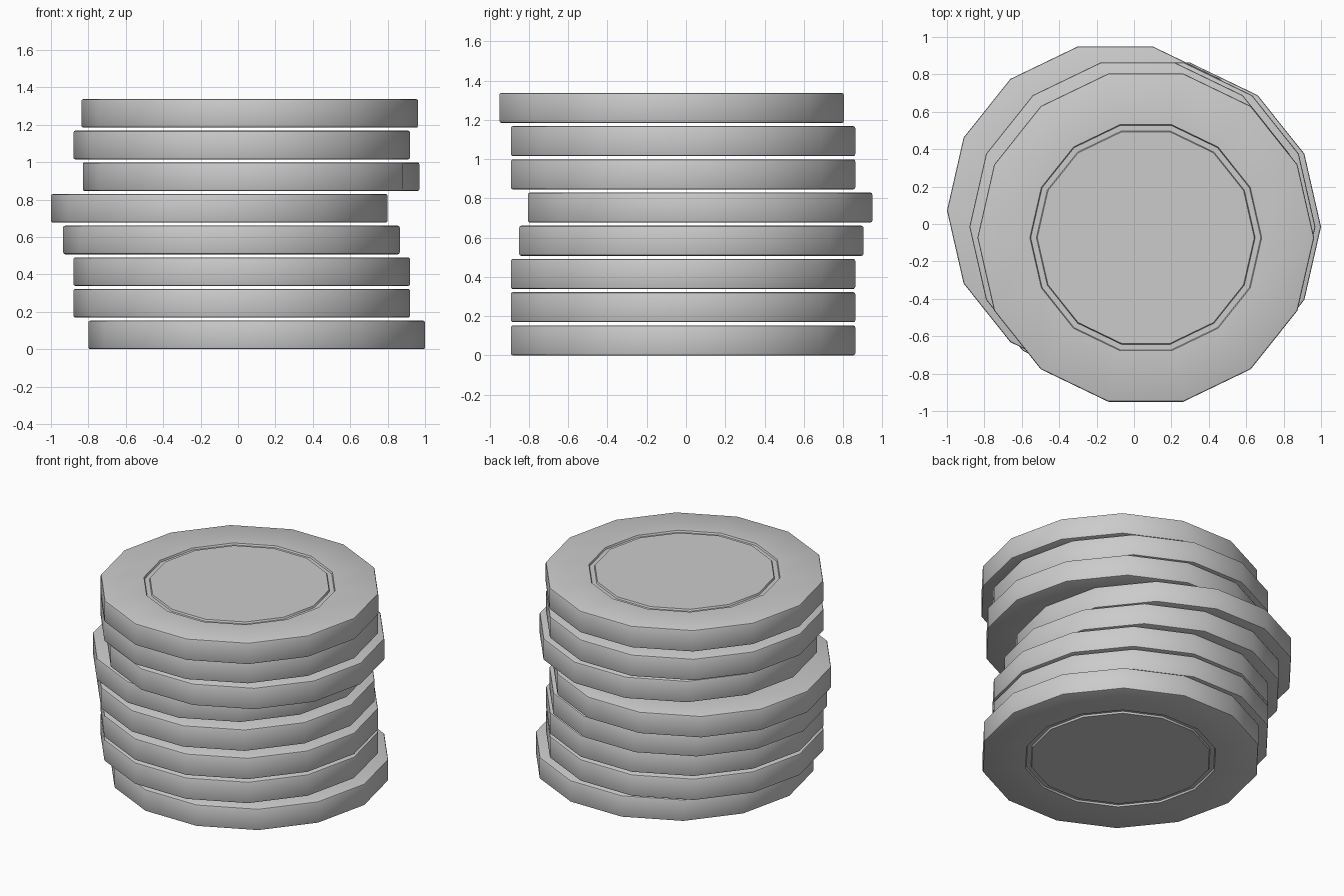
import bpy, math

if "Cube" in bpy.data.objects:
    bpy.data.objects.remove(bpy.data.objects["Cube"])

SIDES = 14
THICK = 0.153
PITCH = 0.1692

# Upper half of the coin outline: (radius, height above the coin's mid-plane)
h = THICK / 2
half = [(0.58, h), (0.585, h - 0.012), (0.615, h - 0.012), (0.62, h),
        (0.89, h), (0.897, h - 0.003), (0.90, h - 0.010)]
profile = half + [(r, -z) for r, z in reversed(half)]

# Sideways shift of each coin, bottom to top
shifts = [(0.10, -0.015), (0.02, -0.015), (0.02, -0.015), (-0.035, 0.027),
          (-0.10, 0.072), (0.07, -0.015), (0.02, -0.015), (0.063, -0.073)]


def coin_mesh():
    verts, faces = [], []
    for r, z in profile:
        for k in range(SIDES):
            a = 2 * math.pi * k / SIDES
            verts.append((r * math.cos(a), r * math.sin(a), z))
    for i in range(len(profile) - 1):
        for k in range(SIDES):
            n = (k + 1) % SIDES
            a, b = i * SIDES, (i + 1) * SIDES
            faces.append((a + k, b + k, b + n, a + n))
    # flat centre discs on both sides
    last = (len(profile) - 1) * SIDES
    faces.append(tuple(range(SIDES)))
    faces.append(tuple(last + k for k in reversed(range(SIDES))))
    me = bpy.data.meshes.new("coin")
    me.from_pydata(verts, [], faces)
    me.update()
    return me


# Stack of coins sharing one mesh
mesh = coin_mesh()
for i, (x, y) in enumerate(shifts):
    coin = bpy.data.objects.new(f"coin_{i + 1}", mesh)
    coin.location = (x, y, h + i * PITCH)
    bpy.context.collection.objects.link(coin)
    coin.select_set(True)
    bpy.context.view_layer.objects.active = coin

bpy.ops.object.shade_smooth_by_angle(angle=math.radians(40))
